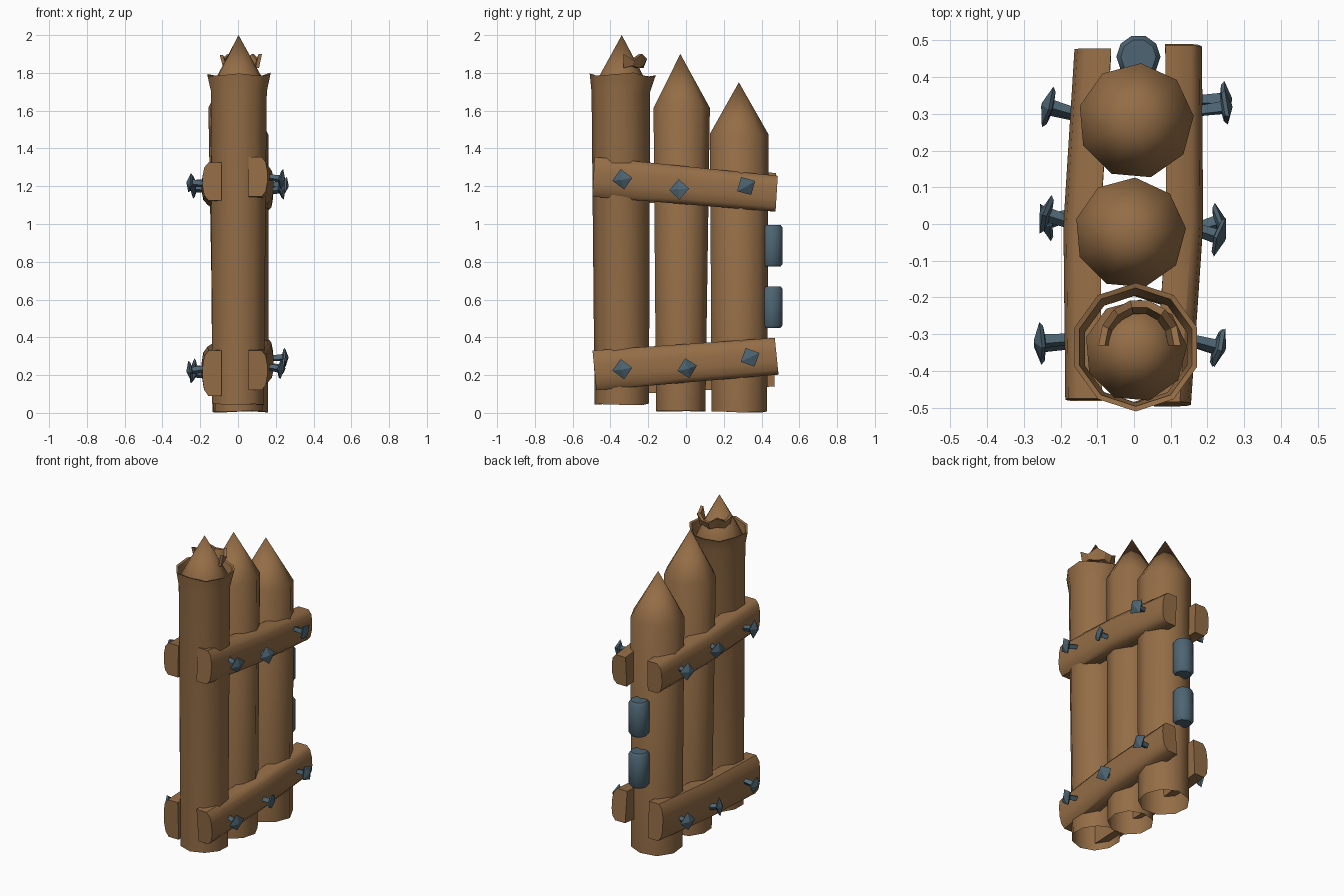
import bpy, bmesh, math, random
from mathutils import Vector, Matrix

if "Cube" in bpy.data.objects:
    bpy.data.objects.remove(bpy.data.objects["Cube"])

random.seed(4)


def material(name, rgb):
    m = bpy.data.materials.new(name)
    m.diffuse_color = (*rgb, 1)
    m.use_nodes = True
    m.node_tree.nodes["Principled BSDF"].inputs["Base Color"].default_value = m.diffuse_color
    return m


WOOD = material("brown wood", (0.30, 0.155, 0.062))
IRON = material("slate iron", (0.075, 0.13, 0.17))


def make(name, verts, faces, mat, smooth=None):
    me = bpy.data.meshes.new(name)
    me.from_pydata([tuple(v) for v in verts], [], faces)
    bm = bmesh.new()
    bm.from_mesh(me)
    bmesh.ops.recalc_face_normals(bm, faces=bm.faces)
    bm.to_mesh(me)
    bm.free()
    me.materials.append(mat)
    ob = bpy.data.objects.new(name, me)
    bpy.context.collection.objects.link(ob)
    if smooth:
        bpy.ops.object.select_all(action='DESELECT')
        bpy.context.view_layer.objects.active = ob
        ob.select_set(True)
        bpy.ops.object.shade_smooth_by_angle(angle=math.radians(smooth))
    return ob


def loft(rings, cap_start=False, cap_end=False):
    """Join closed rings of equal size into a skin."""
    n = len(rings[0])
    verts = [v for r in rings for v in r]
    faces = [(k * n + i, k * n + (i + 1) % n, (k + 1) * n + (i + 1) % n, (k + 1) * n + i)
             for k in range(len(rings) - 1) for i in range(n)]
    if cap_start:
        faces.append(tuple(range(n)))
    if cap_end:
        faces.append(tuple(range(len(verts) - n, len(verts))))
    return verts, faces


def ring(cx, cy, r, z, n=9, phase=85, jag=0.0):
    out = []
    for i in range(n):
        a = math.radians(phase) + i * math.tau / n
        out.append((cx + r * math.cos(a), cy + r * math.sin(a), z + random.uniform(-jag, jag)))
    return out


def pointed(name, rings, tip):
    verts, faces = loft(rings)
    n, t = len(rings[0]), len(verts)
    verts.append(tip)
    faces += [(t - n + i, t - n + (i + 1) % n, t) for i in range(n)]
    make(name, verts, faces, WOOD, 50)


# sharpened logs, open underneath
pointed("middle_log", [ring(0.0, -0.03, 0.133, 0.01, jag=0.004), ring(-0.01, -0.025, 0.152, 1.62, jag=0.01)],
        (-0.01, -0.03, 1.90))
pointed("back_log", [ring(0.01, 0.28, 0.15, 0.005, jag=0.004), ring(0.005, 0.28, 0.158, 1.47, jag=0.01)],
        (0.0, 0.28, 1.75))

# front log: bark tube with flared torn rim, and a pointed core inside
bark = [ring(0.0, -0.34, 0.144, 0.045, 10, 90, 0.006), ring(0.005, -0.345, 0.155, 1.70, 10, 90),
        ring(0.005, -0.335, 0.175, 1.79, 10, 90, 0.014)]
bark.append([(x * 0.92, -0.335 + (y + 0.335) * 0.92, z - 0.004) for x, y, z in bark[-1]])
bark.append(ring(0.005, -0.34, 0.146, 1.70, 10, 90))
make("front_log_bark", *loft(bark), WOOD, 50)
pointed("front_log_core", [ring(0.005, -0.345, 0.138, 1.68), ring(0.005, -0.345, 0.14, 1.745)],
        (0.003, -0.34, 2.0))

# peeled strip of bark curling around the back of the point
strip = []
tops = [1.90, 1.865, 1.90, 1.875, 1.87, 1.90, 1.875, 1.895]
for i, top in enumerate(tops):
    a = math.pi * i / (len(tops) - 1)
    low = 1.825 + 0.012 * (i % 2)
    strip.append([(0.015 + r * math.cos(a), -0.33 + 1.12 * r * math.sin(a), z)
                  for r, z in ((0.078, low), (0.096, low), (0.112, top), (0.094, top))])
make("peeled_bark", *loft(strip, True, True), WOOD)

# cross planks: rounded half-timber section swept through three stations
SECTION = [(0.1, -0.5), (0.03, -0.5), (0.008, -0.37), (0, -0.15), (0, 0.15),
           (0.008, 0.37), (0.03, 0.5), (0.1, 0.5)]


def plank(name, side, outer, y0, y1, z0, z1, h0, h1, skew):
    rings = []
    for k, t in enumerate((0, 0.5, 1)):
        y, z, h = y0 + (y1 - y0) * t, z0 + (z1 - z0) * t, h0 + (h1 - h0) * t
        rings.append([(side * (outer[k] - d), y + skew * w, z + w * h) for d, w in SECTION])
    make(name, *loft(rings, True, True), WOOD, 50)


RIGHT, LEFT = (0.155, 0.188, 0.185), (0.187, 0.192, 0.162)
plank("upper_right_plank", 1, RIGHT, -0.49, 0.48, 1.25, 1.16, 0.21, 0.19, 0.012)
plank("lower_right_plank", 1, RIGHT, -0.485, 0.48, 0.225, 0.30, 0.21, 0.195, -0.02)
plank("upper_left_plank", -1, LEFT, -0.477, 0.475, 1.225, 1.175, 0.20, 0.19, 0.005)
plank("lower_left_plank", -1, LEFT, -0.477, 0.465, 0.21, 0.255, 0.24, 0.23, -0.01)


# square nails: shank, spreading neck and a flat pyramid head
def nail(name, side, x, y, z, yaw, pitch, roll):
    prof = [(-0.10, 0.016), (-0.026, 0.02), (-0.022, 0.044), (-0.012, 0.055), (0.004, 0.006)]
    head = Vector((side * x, y, z))
    turn = (Matrix.Rotation(math.radians(yaw), 3, 'Z') @ Matrix.Rotation(math.radians(pitch), 3, 'Y')
            @ Matrix.Rotation(math.radians(roll), 3, 'X'))
    rings = []
    for d, r in prof:
        rings.append([head + turn @ Vector((side * d, r * math.cos(i * math.pi / 2), r * math.sin(i * math.pi / 2)))
                      for i in range(4)])
    make(name, *loft(rings, True, True), IRON)


nails = [(1, 0.245, -0.34, 1.235, -15, 8, 8), (1, 0.245, -0.04, 1.185, -18, -8, 5),
         (1, 0.263, 0.32, 1.20, 8, 5, 30), (1, 0.24, -0.34, 0.23, -15, 8, 8),
         (1, 0.245, 0.01, 0.235, 17, 8, 15), (1, 0.262, 0.34, 0.295, 3, -4, 25),
         (-1, 0.268, -0.32, 1.22, 4, 6, 20), (-1, 0.252, 0.03, 1.21, -18, -8, 5),
         (-1, 0.247, 0.325, 1.19, -16, 6, 10), (-1, 0.268, -0.33, 0.22, 3, -8, 10),
         (-1, 0.252, 0.0, 0.21, 18, 8, 15), (-1, 0.247, 0.32, 0.235, -15, 5, 0)]
for i, n in enumerate(nails):
    nail(f"nail_{i + 1}", *n)

# hinge barrels on the back edge
for name, z in (("lower_hinge", 0.56), ("upper_hinge", 0.885)):
    rings = [ring(0.012, 0.455, r, z + dz, 10, 0)
             for r, dz in ((0.048, -0.11), (0.06, -0.095), (0.06, 0.095), (0.048, 0.11))]
    make(name, *loft(rings, True, True), IRON, 40)
